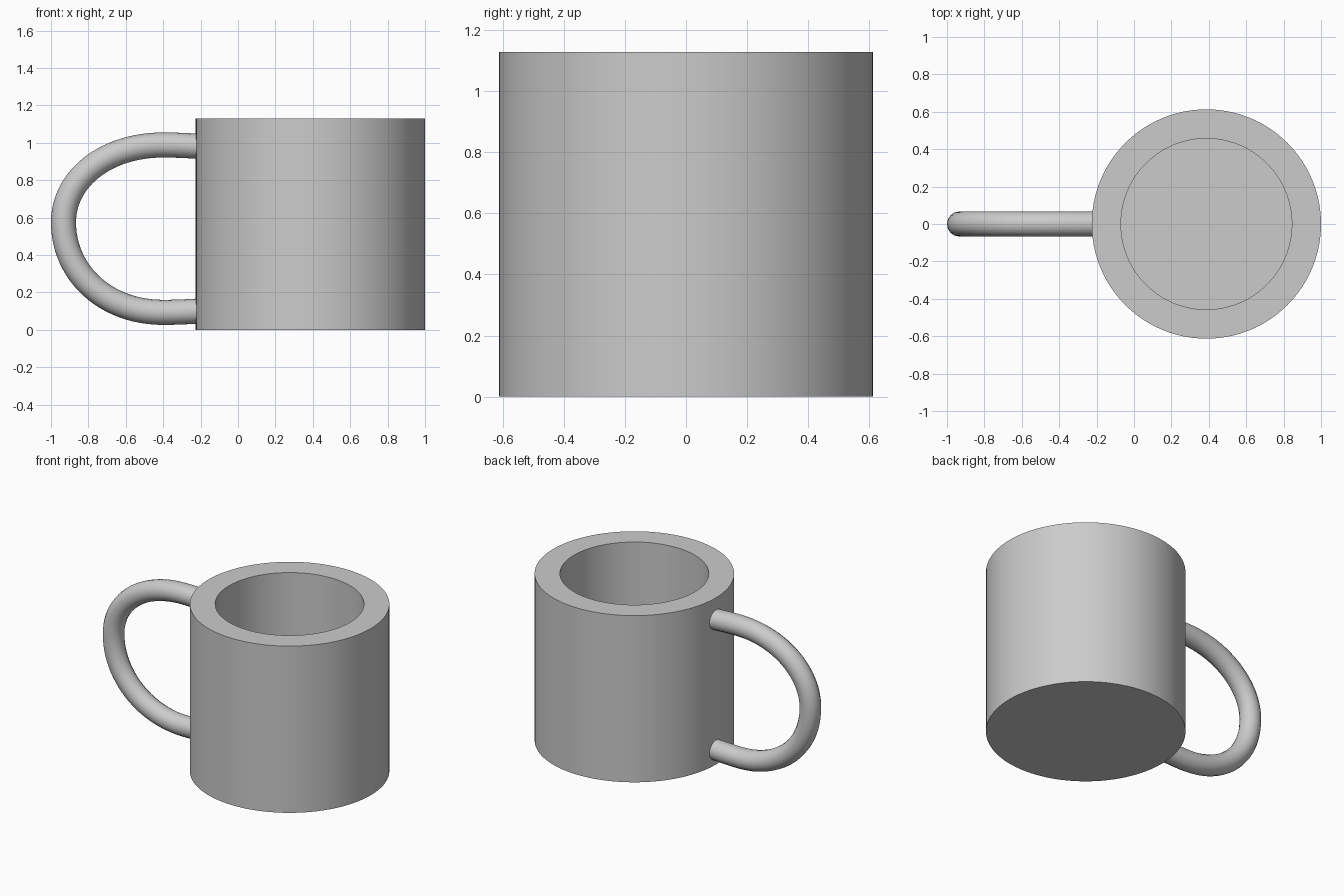
import bpy
import bmesh
import math

default_cube = bpy.data.objects.get("Cube")
if default_cube:
    bpy.data.objects.remove(default_cube, do_unlink=True)

RADIUS = 0.613
INNER = 0.457
HEIGHT = 1.13
FLOOR = 0.155
CENTRE_X = 1 - RADIUS
TUBE = 0.067


def make_material(name, colour):
    mat = bpy.data.materials.new(name)
    mat.use_nodes = True
    mat.diffuse_color = colour
    mat.node_tree.nodes["Principled BSDF"].inputs["Base Color"].default_value = colour
    return mat


grey = make_material("light grey", (0.6, 0.6, 0.6, 1))


def add_object(name, data):
    obj = bpy.data.objects.new(name, data)
    bpy.context.collection.objects.link(obj)
    data.materials.append(grey)
    return obj


# Cup body: wall and floor profile turned around the vertical axis
profile = [(0, 0), (RADIUS, 0), (RADIUS, HEIGHT),
           (INNER, HEIGHT), (INNER, FLOOR), (0, FLOOR)]
bm = bmesh.new()
verts = [bm.verts.new((r, 0, z)) for r, z in profile]
edges = [bm.edges.new(pair) for pair in zip(verts, verts[1:])]
bmesh.ops.spin(bm, geom=verts + edges, cent=(0, 0, 0), axis=(0, 0, 1),
               angle=math.tau, steps=96, use_duplicate=False)
bmesh.ops.remove_doubles(bm, verts=bm.verts, dist=0.0005)
bmesh.ops.recalc_face_normals(bm, faces=bm.faces)
body_mesh = bpy.data.meshes.new("cup_body")
bm.to_mesh(body_mesh)
bm.free()
body = add_object("cup_body", body_mesh)
body.location.x = CENTRE_X

bpy.ops.object.select_all(action="DESELECT")
body.select_set(True)
bpy.context.view_layer.objects.active = body
bpy.ops.object.shade_smooth_by_angle(angle=math.radians(30))

# Handle: round tube along a curved path, its ends sunk into the wall
# Each point: x, z, then the offsets of its incoming and outgoing handles
path = [
    (-0.15, 0.978, (0.05, 0), (-0.08, 0.004)),
    (-0.40, 0.988, (0.08, 0), (-0.31, 0)),
    (-0.933, 0.575, (0, 0.23), (0, -0.27)),
    (-0.40, 0.093, (-0.31, 0), (0.08, 0)),
    (-0.15, 0.103, (-0.08, -0.004), (0.05, 0)),
]
curve = bpy.data.curves.new("handle", "CURVE")
curve.dimensions = "3D"
curve.bevel_depth = TUBE
curve.bevel_resolution = 6
curve.resolution_u = 24
curve.use_fill_caps = True
spline = curve.splines.new("BEZIER")
spline.bezier_points.add(len(path) - 1)
for point, (x, z, back, ahead) in zip(spline.bezier_points, path):
    point.handle_left_type = point.handle_right_type = "FREE"
    point.co = (x, 0, z)
    point.handle_left = (x + back[0], 0, z + back[1])
    point.handle_right = (x + ahead[0], 0, z + ahead[1])
add_object("handle", curve)
